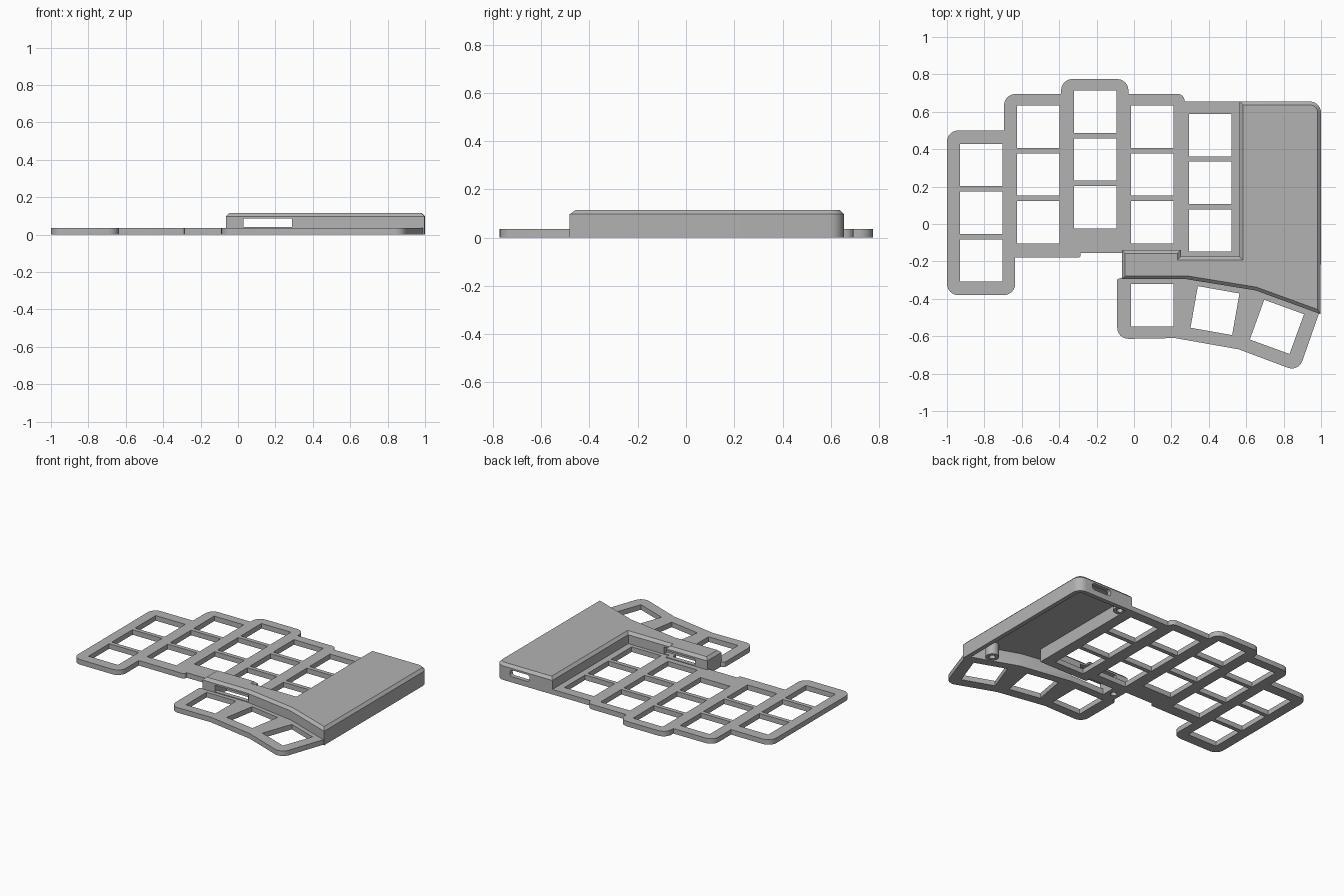
import bpy, bmesh, math
from mathutils import Vector, Matrix

old = bpy.data.objects.get("Cube")
if old:
    bpy.data.objects.remove(old)

grey = bpy.data.materials.new("light_grey")
grey.use_nodes = True
grey.diffuse_color = (0.45, 0.45, 0.45, 1)
grey.node_tree.nodes["Principled BSDF"].inputs["Base Color"].default_value = grey.diffuse_color


def rounded(corners, steps=6):
    """Outline from (x, y) or (x, y, radius) corners."""
    out = []
    n = len(corners)
    for i, c in enumerate(corners):
        p = Vector(c[:2])
        if len(c) == 2:
            out.append(p)
            continue
        a = (Vector(corners[i - 1][:2]) - p).normalized()
        b = (Vector(corners[(i + 1) % n][:2]) - p).normalized()
        half = a.angle(b) / 2
        centre = p + (a + b).normalized() * (c[2] / math.sin(half))
        start = p + a * (c[2] / math.tan(half)) - centre
        end = p + b * (c[2] / math.tan(half)) - centre
        turn = start.angle_signed(end)
        for k in range(steps + 1):
            out.append(centre + Matrix.Rotation(-turn * k / steps, 2) @ start)
    return out


def inset(pts, d):
    """Mitred inset of a counter-clockwise outline."""
    out = []
    for i, p in enumerate(pts):
        e1 = (p - pts[i - 1]).normalized()
        e2 = (pts[(i + 1) % len(pts)] - p).normalized()
        n1, n2 = Vector((-e1.y, e1.x)), Vector((-e2.y, e2.x))
        out.append(p + (n1 + n2) * (d / (1 + n1.dot(n2))))
    return out


def square(x, y, size, angle=0):
    h = size / 2
    turn = Matrix.Rotation(math.radians(angle), 2)
    return [Vector((x, y)) + turn @ Vector(c) for c in ((-h, -h), (h, -h), (h, h), (-h, h))]


def circle(x, y, r, n=24):
    return [Vector((x + r * math.cos(math.tau * k / n), y + r * math.sin(math.tau * k / n)))
            for k in range(n)]


def add(name, mesh):
    obj = bpy.data.objects.new(name, mesh)
    bpy.context.collection.objects.link(obj)
    mesh.materials.clear()
    mesh.materials.append(grey)
    return obj


def evaluated_mesh(obj):
    bpy.context.view_layer.update()
    graph = bpy.context.evaluated_depsgraph_get()
    return bpy.data.meshes.new_from_object(obj.evaluated_get(graph))


def slab(name, outlines, z0, z1):
    """Flat plate: first outline is the edge, the others are holes."""
    curve = bpy.data.curves.new(name, "CURVE")
    curve.dimensions = "2D"
    curve.fill_mode = "BOTH"
    curve.extrude = (z1 - z0) / 2
    for pts in outlines:
        s = curve.splines.new("POLY")
        s.points.add(len(pts) - 1)
        for sp, p in zip(s.points, pts):
            sp.co = (p.x, p.y, 0, 1)
        s.use_cyclic_u = True
    temp = bpy.data.objects.new(name + "_outline", curve)
    bpy.context.collection.objects.link(temp)
    mesh = evaluated_mesh(temp)
    bpy.data.objects.remove(temp)
    mesh.transform(Matrix.Translation((0, 0, (z0 + z1) / 2)))
    return add(name, mesh)


def loft(name, loops):
    """Closed solid through stacked (outline, z) loops."""
    bm = bmesh.new()
    rings = [[bm.verts.new((p.x, p.y, z)) for p in pts] for pts, z in loops]
    for low, high in zip(rings, rings[1:]):
        for i in range(len(low)):
            bm.faces.new((low[i - 1], low[i], high[i], high[i - 1]))
    bm.faces.new(rings[0][::-1])
    bm.faces.new(rings[-1])
    bmesh.ops.recalc_face_normals(bm, faces=bm.faces)
    mesh = bpy.data.meshes.new(name)
    bm.to_mesh(mesh)
    bm.free()
    return add(name, mesh)


def cut(obj, cutter):
    cutter.hide_render = True
    mod = obj.modifiers.new("cut", "BOOLEAN")
    mod.operation, mod.solver, mod.object = "DIFFERENCE", "EXACT", cutter
    mesh = evaluated_mesh(obj)
    obj.modifiers.clear()
    obj.data = mesh
    bpy.data.objects.remove(cutter)


PLATE, KEY, PITCH = 0.035, 0.226, 0.255

# Main key plate with five staggered columns
R = 0.06
main_edge = rounded([
    (-1, -0.38, R), (-0.635, -0.38, R), (-0.635, -0.18), (-0.285, -0.18, 0.015),
    (-0.285, -0.155), (0.23, -0.155), (0.23, -0.185), (0.585, -0.185), (0.585, 0.655),
    (0.27, 0.655), (0.27, 0.695, 0.035), (-0.03, 0.695), (-0.03, 0.775, R),
    (-0.39, 0.775, R), (-0.39, 0.695), (-0.695, 0.695, R), (-0.695, 0.5), (-1, 0.5, R)])
columns = [(-0.817, -0.195), (-0.512, 0.01), (-0.207, 0.09), (0.098, 0.01), (0.407, -0.035)]
keys = [square(x, y + PITCH * row, KEY) for x, y in columns for row in range(3)]
parts = [slab("key_plate", [main_edge] + keys, 0, PLATE)]

# Fanned thumb plate
thumb_edge = rounded([
    (-0.09, -0.615, R), (0.22, -0.61), (0.56, -0.67), (0.88, -0.79, R), (0.99, -0.475),
    (0.65, -0.345), (0.28, -0.285), (-0.06, -0.285), (-0.09, -0.295, 0.01)])
thumb_keys = [square(0.098, -0.435, KEY), square(0.433, -0.463, KEY, -10),
              square(0.764, -0.55, KEY, -20)]
parts.append(slab("thumb_plate", [thumb_edge] + thumb_keys, 0, PLATE))

# Raised housing with bevelled rim and bridge arm
edge = rounded([
    (-0.065, -0.295), (0.28, -0.295), (0.65, -0.355), (0.998, -0.482), (1, 0.655, R),
    (0.565, 0.655), (0.565, -0.175), (0.25, -0.175), (0.25, -0.14), (-0.065, -0.14)])
housing = loft("housing", [(edge, 0), (edge, 0.097), (inset(edge, 0.018), 0.115)])

# Open underside, leaving a solid block at the end of the arm
pocket = [Vector((max(p.x, 0.03), p.y)) for p in inset(edge, 0.03)]
cut(housing, loft("pocket_cutter", [(pocket, -0.02), (pocket, 0.09)]))

# Window straight through the arm
window = rounded([(0.03, -0.5), (0.29, -0.5), (0.29, 0), (0.03, 0)])
cut(housing, loft("window_cutter", [(window, 0.04), (window, 0.085)]))

# Cable socket in the back wall
w, h = 0.075, 0.023
socket = rounded([(-w, -h, 0.018), (w, -h, 0.018), (w, h, 0.018), (-w, h, 0.018)])
socket_cutter = loft("socket_cutter", [(socket, -0.05), (socket, 0.05)])
socket_cutter.data.transform(Matrix.Translation((0.815, 0.65, 0.062))
                             @ Matrix.Rotation(math.pi / 2, 4, "X"))
cut(housing, socket_cutter)

# Screw hole in the arm's end block
hole = circle(-0.018, -0.22, 0.02)
cut(housing, loft("screw_cutter", [(hole, -0.02), (hole, 0.07)]))
parts.append(housing)

# Screw bosses inside the housing
for name, x, y in (("front_boss", 0.86, -0.36), ("back_boss", 0.62, 0.6)):
    parts.append(slab(name, [circle(x, y, 0.042), circle(x, y, 0.02)], 0.005, 0.095))

# Smooth the rounded corners, keep the edges crisp
for obj in bpy.context.selected_objects:
    obj.select_set(False)
for obj in parts:
    obj.select_set(True)
bpy.context.view_layer.objects.active = housing
bpy.ops.object.shade_smooth_by_angle(angle=math.radians(30))
